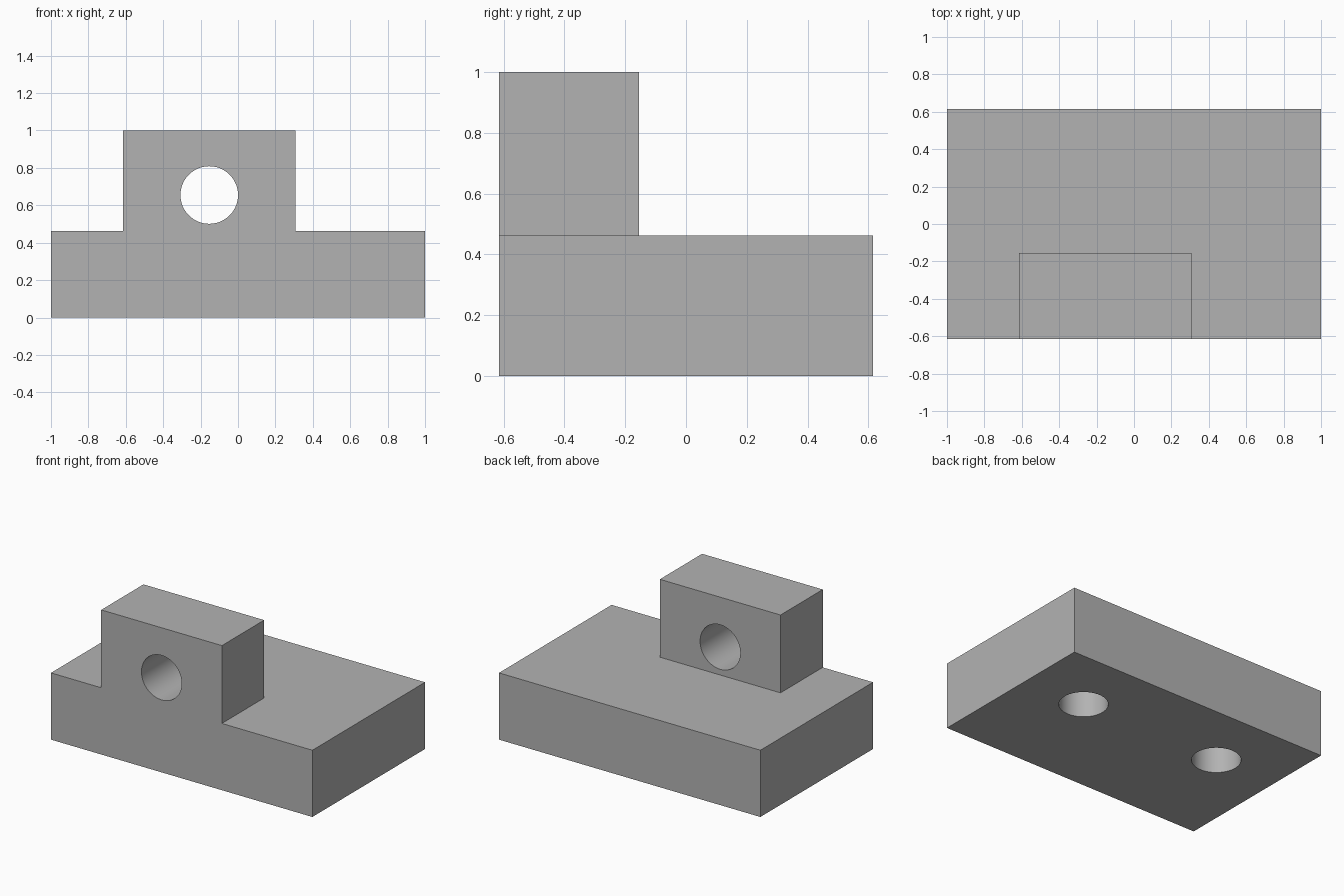
import bpy
import math

if "Cube" in bpy.data.objects:
    bpy.data.objects.remove(bpy.data.objects["Cube"])

U = 2 / 13          # design module: the block is 13 modules long
BASE_H = 3 * U
TOTAL_H = 6.5 * U
DEPTH = 8 * U

# Single matte grey
grey = bpy.data.materials.new("plain_grey")
grey.use_nodes = True
colour = (0.45, 0.45, 0.45, 1)
grey.diffuse_color = colour
grey.node_tree.nodes["Principled BSDF"].inputs["Base Color"].default_value = colour


def cutter(name, centre, length, rotation=(0, 0, 0)):
    """Hidden round cutter one module in radius."""
    bpy.ops.mesh.primitive_cylinder_add(vertices=96, radius=U, depth=length,
                                        location=centre, rotation=rotation)
    obj = bpy.context.object
    obj.name = name
    obj.data.materials.append(grey)
    obj.hide_render = True
    return obj


# Body: stepped front profile extruded backwards through the full depth
left, right = -4 * U, 2 * U
profile = [(-1, 0), (1, 0), (1, BASE_H), (right, BASE_H), (right, TOTAL_H),
           (left, TOTAL_H), (left, BASE_H), (-1, BASE_H)]
n = len(profile)
front, back = -DEPTH / 2, DEPTH / 2
verts = [(x, y, z) for y in (front, back) for x, z in profile]
faces = [tuple(range(n)), tuple(reversed(range(n, 2 * n)))]
faces += [(i, i + n, (i + 1) % n + n, (i + 1) % n) for i in range(n)]
mesh = bpy.data.meshes.new("mounting_block")
mesh.from_pydata(verts, [], faces)
mesh.materials.append(grey)
block = bpy.data.objects.new("mounting_block", mesh)
bpy.context.collection.objects.link(block)

# Clearance cutter leaves the upright only at the front
upright_back = front + 3 * U
bpy.ops.mesh.primitive_cube_add(size=1)
clearance = bpy.context.object
clearance.name = "clearance_cutter"
clearance.scale = (3, 1, 1)
clearance.location = (0, upright_back + 0.5, BASE_H + 0.5)
clearance.data.materials.append(grey)
clearance.hide_render = True

# Through bore in the upright, and two blind holes in the underside
cutters = [clearance,
           cutter("bore_cutter", (-U, front + 1.5 * U, 0.655), 5 * U,
                  (math.pi / 2, 0, 0))]
for side, name in ((-1, "right"), (1, "left")):
    cutters.append(cutter(name + "_hole_cutter", (side * 3.5 * U, U, 0), 4 * U))

# Apply the cuts, then remove the cutters
for tool in cutters:
    cut = block.modifiers.new(tool.name, 'BOOLEAN')
    cut.operation = 'DIFFERENCE'
    cut.solver = 'EXACT'
    cut.object = tool
    bpy.ops.object.select_all(action='DESELECT')
    bpy.context.view_layer.objects.active = block
    block.select_set(True)
    bpy.ops.object.modifier_apply(modifier=cut.name)
    bpy.data.objects.remove(tool)

# Smooth bores with crisp block edges
bpy.ops.object.shade_smooth_by_angle(angle=math.radians(30))
